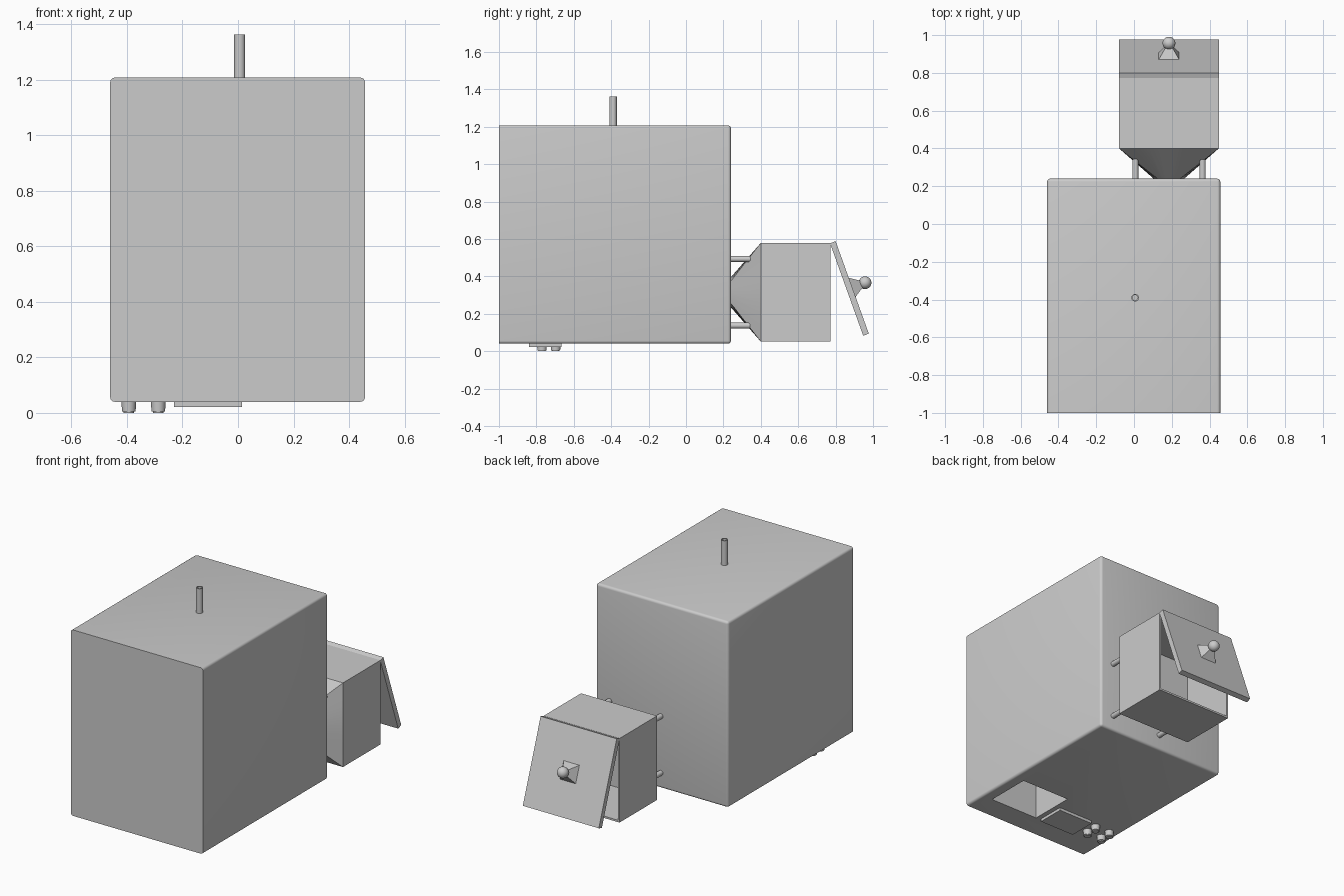
import bpy, bmesh, math
from mathutils import Matrix, Vector

cube = bpy.data.objects.get("Cube")
if cube:
    bpy.data.objects.remove(cube, do_unlink=True)

grey = bpy.data.materials.new("plain grey")
grey.use_nodes = True
COLOR = (0.6, 0.6, 0.6, 1)
grey.diffuse_color = COLOR
grey.node_tree.nodes["Principled BSDF"].inputs["Base Color"].default_value = COLOR


def finish(name, bm, matrix=None):
    bmesh.ops.recalc_face_normals(bm, faces=bm.faces)
    mesh = bpy.data.meshes.new(name)
    bm.to_mesh(mesh)
    bm.free()
    mesh.materials.append(grey)
    obj = bpy.data.objects.new(name, mesh)
    bpy.context.collection.objects.link(obj)
    if matrix:
        obj.matrix_world = matrix
    return obj


def box(lo, hi):
    bm = bmesh.new()
    bmesh.ops.create_cube(bm, size=1)
    lo, hi = Vector(lo), Vector(hi)
    for v in bm.verts:
        v.co = Vector(lo[i] + (v.co[i] + 0.5) * (hi[i] - lo[i]) for i in range(3))
    return bm


def rod(name, r1, r2, depth, matrix, sides=24):
    bm = bmesh.new()
    bmesh.ops.create_cone(bm, cap_ends=True, segments=sides,
                          radius1=r1, radius2=r2, depth=depth)
    return finish(name, bm, matrix)


def smooth(obj, angle=35):
    bpy.ops.object.select_all(action='DESELECT')
    obj.select_set(True)
    bpy.context.view_layer.objects.active = obj
    bpy.ops.object.shade_smooth_by_angle(angle=math.radians(angle))


def cut(obj, cutter):
    mod = obj.modifiers.new("cut", 'BOOLEAN')
    mod.operation, mod.object, mod.solver = 'DIFFERENCE', cutter, 'EXACT'
    bpy.context.view_layer.objects.active = obj
    bpy.ops.object.modifier_apply(modifier=mod.name)
    bpy.data.objects.remove(cutter, do_unlink=True)


# Cabinet: rounded edges everywhere but around the front, with a bay underneath
FRONT, BACK, FLOOR, TOP = -1.0, 0.24, 0.04, 1.207
bm = box((-0.46, FRONT, FLOOR), (0.457, BACK, TOP))
rounded = [e for e in bm.edges if any(v.co.y > 0 for v in e.verts)]
bmesh.ops.bevel(bm, geom=rounded, offset=0.016, segments=4, profile=0.5, affect='EDGES')
cabinet = finish("cabinet", bm)
cut(cabinet, finish("bay_cutter", box((0.045, -0.85, -0.1), (0.385, -0.56, 0.55))))
smooth(cabinet)

# Hollow pipe on the roof
pipe = rod("roof_pipe", 0.02, 0.02, 0.17, Matrix.Translation((0.006, -0.39, 1.277)))
cut(pipe, rod("pipe_cutter", 0.014, 0.014, 0.14, Matrix.Translation((0.006, -0.39, 1.31))))
smooth(pipe)

# Control panel and knobs underneath
finish("control_panel", box((-0.23, -0.84, 0.022), (0.015, -0.665, FLOOR)))
for x in (-0.393, -0.287):
    for y in (-0.77, -0.697):
        bm = bmesh.new()
        bmesh.ops.create_cone(bm, cap_ends=True, segments=24, radius1=0.024,
                              radius2=0.027, depth=0.044)
        rim = [e for e in bm.edges if all(v.co.z < 0 for v in e.verts)]
        bmesh.ops.bevel(bm, geom=rim, offset=0.005, segments=2, affect='EDGES')
        smooth(finish("control_knob", bm, Matrix.Translation((x, y, 0.022))))

# Rear chamber, open at the back
CX, CZ, HALF = 0.185, 0.315, 0.264
chamber = finish("rear_chamber", box((CX - HALF, 0.4, CZ - HALF), (CX + HALF, 0.772, CZ + HALF)))
inner = HALF - 0.012
cut(chamber, finish("chamber_cutter",
                    box((CX - inner, 0.412, CZ - inner), (CX + inner, 0.9, CZ + inner))))

# Funnel from a square mouth to a round neck
bm = bmesh.new()
mouth, neck = [], []
SIDES = 32
for i in range(SIDES):
    a = 2 * math.pi * i / SIDES
    c, s = math.cos(a), math.sin(a)
    k = HALF / max(abs(c), abs(s))
    mouth.append(bm.verts.new((CX + k * c, 0.4, CZ + k * s)))
    neck.append(bm.verts.new((CX + 0.075 * c, 0.235, CZ + 0.075 * s)))
for i in range(SIDES):
    j = (i + 1) % SIDES
    bm.faces.new((mouth[i], mouth[j], neck[j], neck[i]))
bm.faces.new(neck)
bm.faces.new(mouth)
smooth(finish("funnel", bm))

# Four struts between cabinet and funnel
turn = Matrix.Rotation(math.pi / 2, 4, 'X')
for sx in (-1, 1):
    for sz in (-1, 1):
        place = Matrix.Translation((CX + sx * 0.178, 0.29, CZ + sz * 0.178))
        smooth(rod("strut", 0.016, 0.016, 0.12, place @ turn))

# Tilted flap hinged on the chamber's top edge
tilt = Matrix.Translation((CX, 0.77, 0.577)) @ Matrix.Rotation(math.radians(19.75), 4, 'X')
finish("flap", box((-HALF, 0, -0.525), (HALF, 0.032, 0)), tilt)

# Flap handle: square tapered foot and a ball
foot = tilt @ Matrix.Translation((0, 0.057, -0.262)) @ Matrix.Rotation(-math.pi / 2, 4, 'X')
root2 = math.sqrt(2)
rod("handle_foot", 0.055 * root2, 0.02 * root2, 0.052,
    foot @ Matrix.Rotation(math.pi / 4, 4, 'Z'), sides=4)
bm = bmesh.new()
bmesh.ops.create_uvsphere(bm, u_segments=32, v_segments=16, radius=0.034)
smooth(finish("handle_ball", bm, tilt @ Matrix.Translation((0, 0.105, -0.262))), 180)
